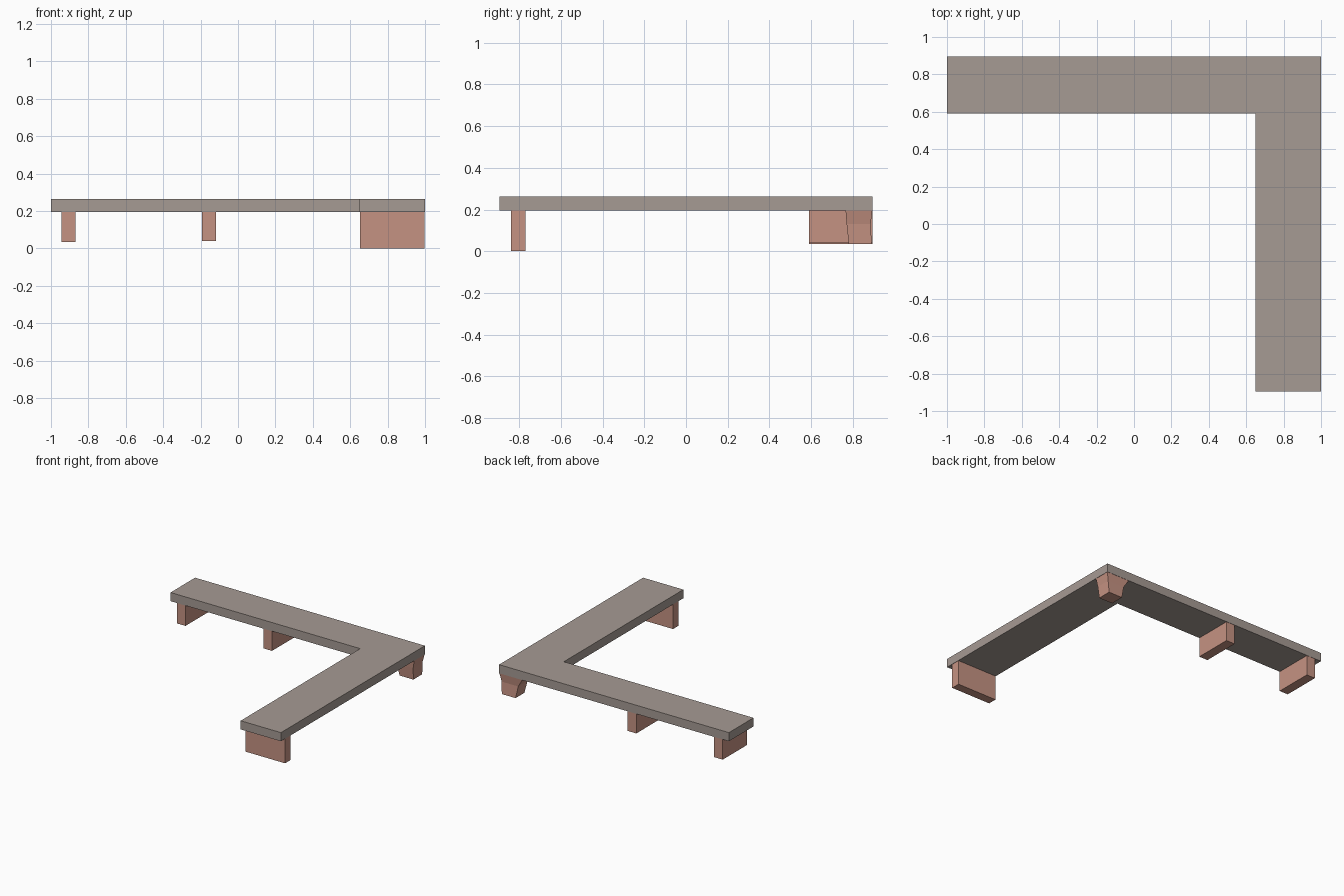
import bpy, bmesh

if "Cube" in bpy.data.objects:
    bpy.data.objects.remove(bpy.data.objects["Cube"])


def material(name, color):
    m = bpy.data.materials.new(name)
    m.diffuse_color = (*color, 1.0)
    m.use_nodes = True
    m.node_tree.nodes["Principled BSDF"].inputs["Base Color"].default_value = m.diffuse_color
    return m


STONE = material("grey stone", (0.38, 0.325, 0.295))
BRICK = material("pink brick", (0.56, 0.29, 0.225))


def loft(name, sections, mat):
    """Solid through a stack of outlines, each given as (z, [(x, y), ...])."""
    bm = bmesh.new()
    rings = [[bm.verts.new((x, y, z)) for x, y in pts] for z, pts in sections]
    n = len(rings[0])
    bm.faces.new(rings[0][::-1])
    bm.faces.new(rings[-1])
    for lo, hi in zip(rings, rings[1:]):
        for i in range(n):
            j = (i + 1) % n
            bm.faces.new((lo[i], lo[j], hi[j], hi[i]))
    bmesh.ops.recalc_face_normals(bm, faces=bm.faces)
    mesh = bpy.data.meshes.new(name)
    bm.to_mesh(mesh)
    bm.free()
    mesh.materials.append(mat)
    ob = bpy.data.objects.new(name, mesh)
    bpy.context.collection.objects.link(ob)
    return ob


def rect(x0, x1, y0, y1):
    return [(x0, y0), (x1, y0), (x1, y1), (x0, y1)]


# L-shaped bench slab
outline = [(-1, 0.59), (0.65, 0.59), (0.65, -0.895), (1, -0.895), (1, 0.895), (-1, 0.895)]
loft("bench_slab", [(0.195, outline), (0.263, outline)], STONE)

# Straight supports
for name, z, box in (
    ("left_support", 0.035, rect(-0.945, -0.87, 0.59, 0.893)),
    ("middle_support", 0.04, rect(-0.193, -0.117, 0.59, 0.893)),
    ("front_support", 0.0, rect(0.652, 0.998, -0.84, -0.77)),
):
    loft(name, [(z, box), (0.195, box)], BRICK)

# Tapered corner support, flaring out below the slab
loft("corner_support", [
    (0.035, rect(0.86, 0.98, 0.78, 0.89)),
    (0.13, rect(0.84, 0.985, 0.77, 0.885)),
    (0.195, rect(0.80, 0.998, 0.765, 0.893)),
], BRICK)
